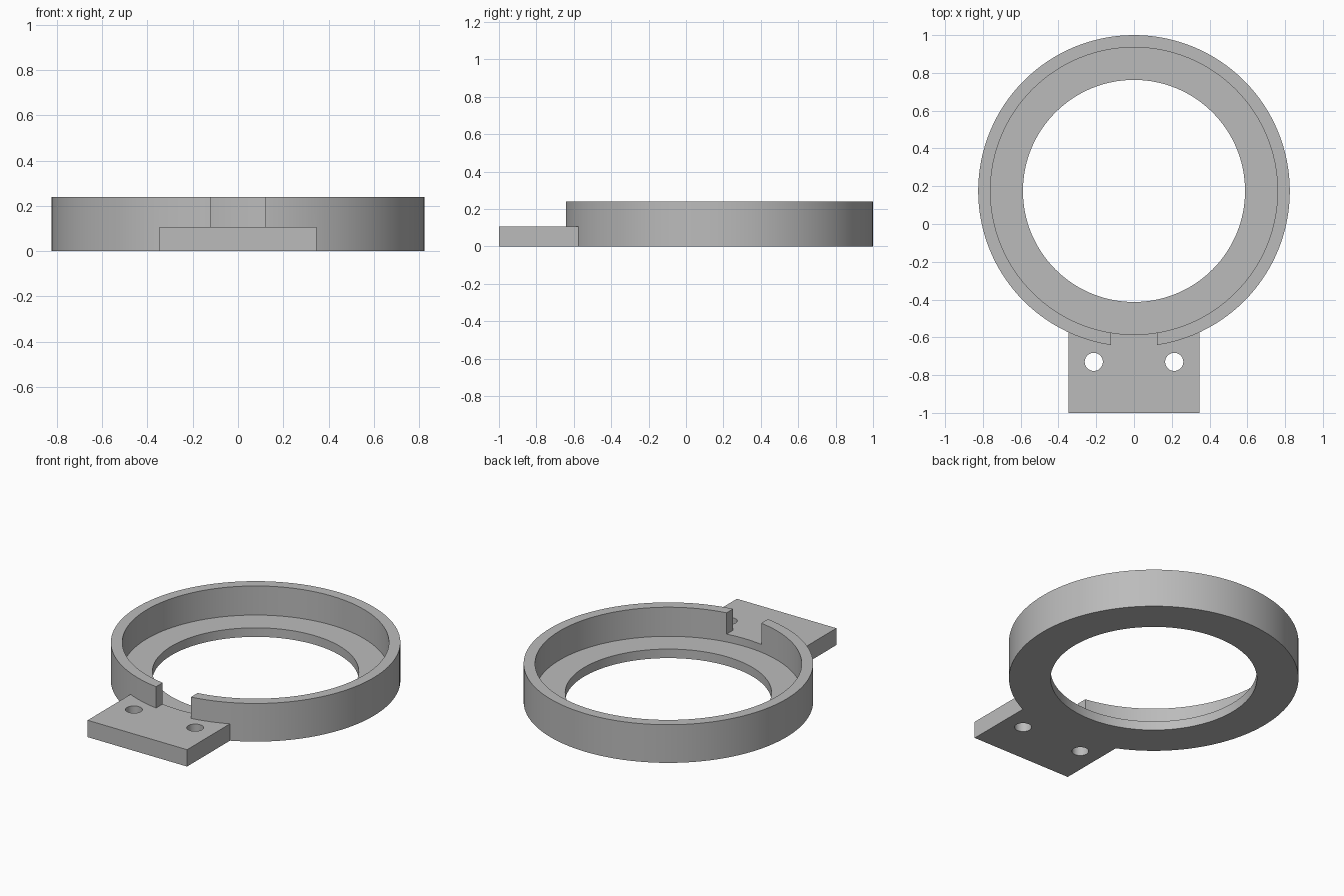
import bpy
import math

if "Cube" in bpy.data.objects:
    bpy.data.objects.remove(bpy.data.objects["Cube"], do_unlink=True)

RING_Y = 0.175
HEIGHT = 0.24
PLATE_TOP = 0.106
FLOOR = 0.057

grey = bpy.data.materials.new("plain grey")
grey.use_nodes = True
color = (0.5, 0.5, 0.5, 1)
grey.diffuse_color = color
grey.node_tree.nodes["Principled BSDF"].inputs["Base Color"].default_value = color


def finish(name):
    obj = bpy.context.object
    obj.name = name
    obj.data.materials.append(grey)
    return obj


def cylinder(name, radius, x, y, z0, z1, sides=128):
    bpy.ops.mesh.primitive_cylinder_add(
        vertices=sides, radius=radius, depth=z1 - z0, location=(x, y, (z0 + z1) / 2))
    return finish(name)


def box(name, half_x, y0, y1, z0, z1):
    bpy.ops.mesh.primitive_cube_add(size=1, location=(0, (y0 + y1) / 2, (z0 + z1) / 2))
    obj = finish(name)
    obj.scale = (half_x * 2, y1 - y0, z1 - z0)
    bpy.ops.object.transform_apply(location=False, rotation=False, scale=True)
    return obj


def combine(body, other, operation):
    other.hide_render = True
    mod = body.modifiers.new(other.name, "BOOLEAN")
    mod.operation = operation
    mod.solver = "EXACT"
    mod.object = other
    bpy.context.view_layer.objects.active = body
    bpy.ops.object.modifier_apply(modifier=mod.name)
    bpy.data.objects.remove(other, do_unlink=True)


# Round body with the mounting plate joined on at the front
body = cylinder("ring_mount", 0.825, 0, RING_Y, 0, HEIGHT)
combine(body, box("mounting_plate", 0.346, -1, -0.5, 0, PLATE_TOP), "UNION")

# Recess with a ledge, then the through opening
combine(body, cylinder("recess", 0.76, 0, RING_Y, FLOOR, 0.5), "DIFFERENCE")
combine(body, cylinder("opening", 0.588, 0, RING_Y, -0.2, 0.5), "DIFFERENCE")

# Gap in the wall above the plate
combine(body, box("wall_gap", 0.121, -0.9, -0.3, PLATE_TOP, 0.5), "DIFFERENCE")

# Pair of screw holes
for side in (-1, 1):
    hole = cylinder("screw_hole", 0.048, side * 0.213, -0.73, -0.2, 0.5, 48)
    combine(body, hole, "DIFFERENCE")

# Smooth round walls, crisp edges
bpy.ops.object.select_all(action="DESELECT")
body.select_set(True)
bpy.context.view_layer.objects.active = body
bpy.ops.object.shade_smooth_by_angle(angle=math.radians(30))
